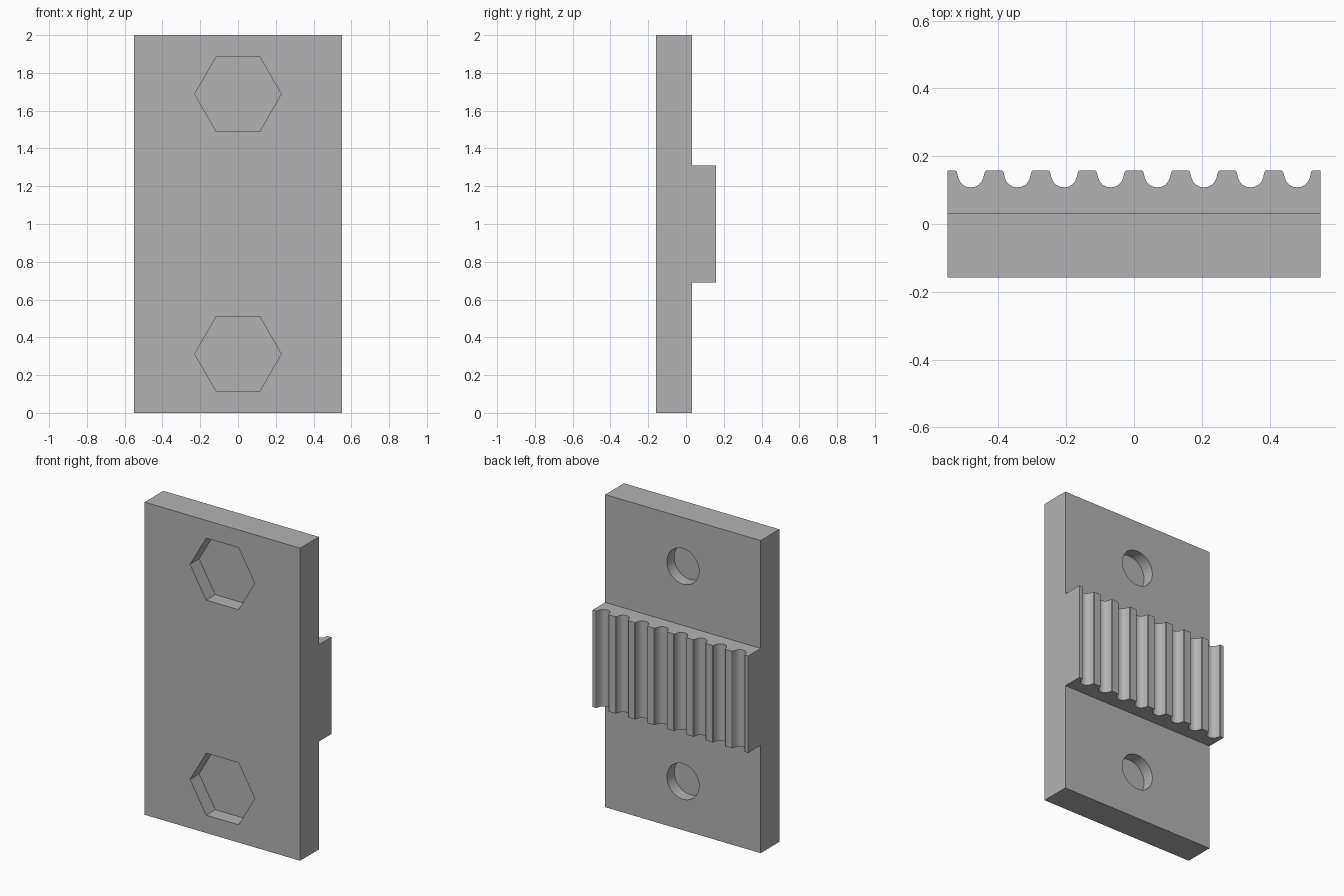
import bpy
import bmesh
import math

if "Cube" in bpy.data.objects:
    bpy.data.objects.remove(bpy.data.objects["Cube"], do_unlink=True)

WIDTH, HEIGHT = 1.10, 2.0
FRONT, PLATE_BACK, RACK_BACK = -0.158, 0.031, 0.158
RACK_LOW, RACK_HIGH = 0.69, 1.31
GROOVES, PITCH = 8, WIDTH / 8
SCREW_HEIGHTS = (0.312, 1.688)

grey = bpy.data.materials.new("plain grey")
grey.use_nodes = True
colour = (0.45, 0.45, 0.45, 1)
grey.diffuse_color = colour
grey.node_tree.nodes["Principled BSDF"].inputs["Base Color"].default_value = colour


def prism(name, outline, offset):
    """Extrude a closed outline of 3D points along an offset."""
    bm = bmesh.new()
    face = bm.faces.new([bm.verts.new(p) for p in outline])
    moved = bmesh.ops.extrude_face_region(bm, geom=[face])["geom"]
    bmesh.ops.translate(bm, vec=offset,
                        verts=[v for v in moved if isinstance(v, bmesh.types.BMVert)])
    bmesh.ops.recalc_face_normals(bm, faces=bm.faces)
    mesh = bpy.data.meshes.new(name)
    bm.to_mesh(mesh)
    bm.free()
    mesh.materials.append(grey)
    obj = bpy.data.objects.new(name, mesh)
    bpy.context.collection.objects.link(obj)
    return obj


def pocket(name, sides, radius, z, start, end):
    """Polygonal prism along y, used for cutting."""
    ring = [(radius * math.cos(math.tau * i / sides), start,
             z + radius * math.sin(math.tau * i / sides)) for i in range(sides)]
    return prism(name, ring, (0, end - start, 0))


def combine(target, other, operation):
    """Apply a boolean and discard the helper."""
    other.hide_render = True
    mod = target.modifiers.new(operation.lower(), 'BOOLEAN')
    mod.operation, mod.solver, mod.object = operation, 'EXACT', other
    bpy.context.view_layer.objects.active = target
    bpy.ops.object.modifier_apply(modifier=mod.name)
    bpy.data.objects.remove(other, do_unlink=True)


# Flat mounting plate
half = WIDTH / 2
plate = prism("belt_clamp_plate",
              [(-half, FRONT, 0), (half, FRONT, 0),
               (half, PLATE_BACK, 0), (-half, PLATE_BACK, 0)], (0, 0, HEIGHT))

# Raised rack with rounded grooves across its back
groove_half = [(0.046, 0), (0.042, 0.003), (0.040, 0.009), (0.037, 0.022),
               (0.032, 0.033), (0.024, 0.042), (0.013, 0.048), (0, 0.050)]
groove = ([(-dx, d) for dx, d in groove_half]
          + [(dx, d) for dx, d in reversed(groove_half[:-1])])
outline = [(half, 0, RACK_LOW), (-half, 0, RACK_LOW), (-half, RACK_BACK, RACK_LOW)]
for i in range(GROOVES):
    centre = -half + PITCH * (i + 0.5)
    outline += [(centre + dx, RACK_BACK - d, RACK_LOW) for dx, d in groove]
outline.append((half, RACK_BACK, RACK_LOW))
rack = prism("toothed_rack", outline, (0, 0, RACK_HIGH - RACK_LOW))
combine(plate, rack, 'UNION')

# Hexagonal nut pockets in front, round screw holes behind, a thin web between
for z in SCREW_HEIGHTS:
    combine(plate, pocket("nut_cutter", 6, 0.229, z, FRONT - 0.1, FRONT + 0.092), 'DIFFERENCE')
    combine(plate, pocket("screw_cutter", 40, 0.114, z, PLATE_BACK - 0.075, PLATE_BACK + 0.1),
            'DIFFERENCE')

# Smooth the grooves and holes, keep the edges crisp
bpy.ops.object.select_all(action='DESELECT')
plate.select_set(True)
bpy.context.view_layer.objects.active = plate
bpy.ops.object.shade_smooth_by_angle(angle=math.radians(30))
